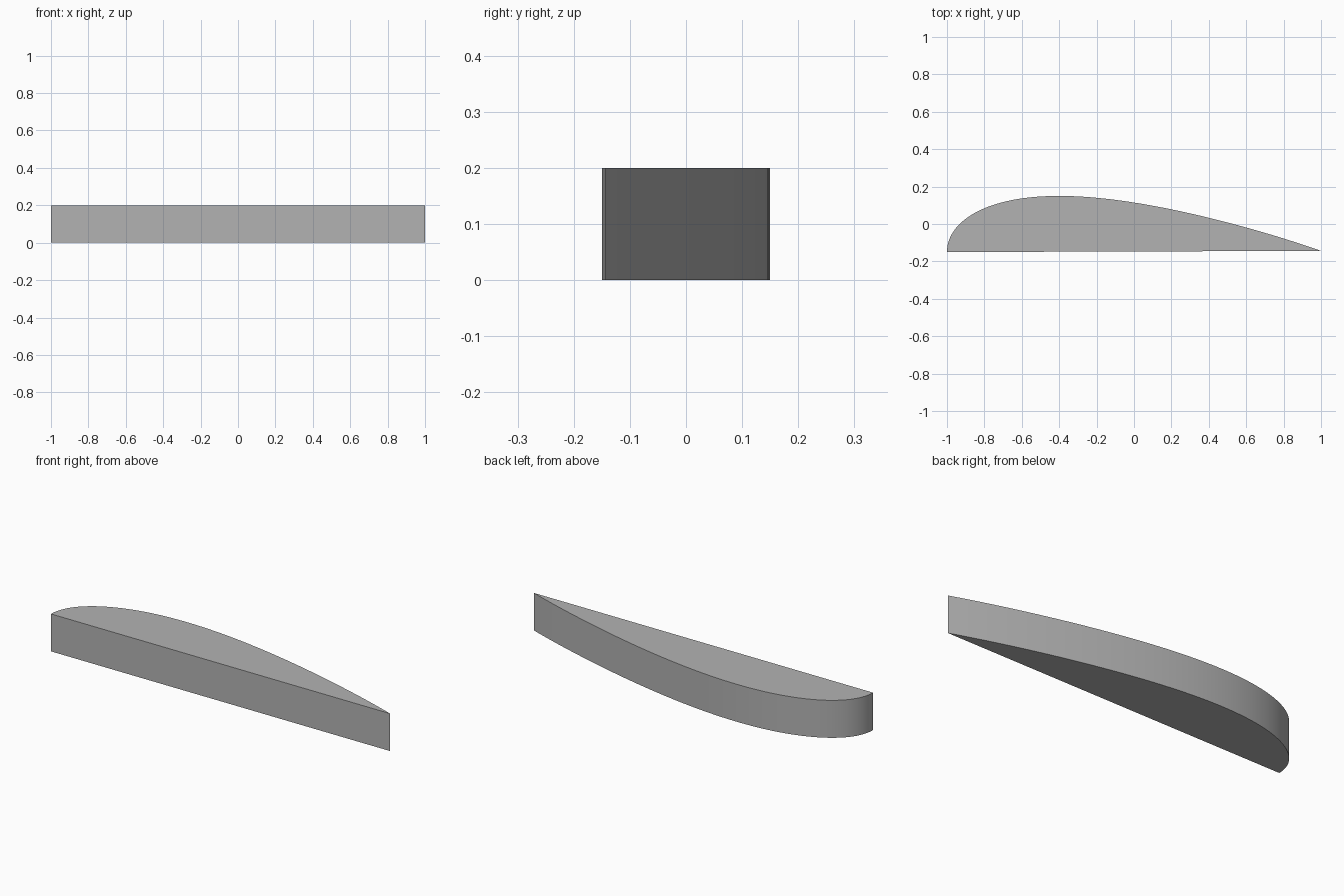
import bpy, bmesh, math

if "Cube" in bpy.data.objects:
    bpy.data.objects.remove(bpy.data.objects["Cube"])

CHORD, HEIGHT, THICK = 2.0, 0.2, 0.3
STEPS = 80


def half_thickness(t):
    # Classic four-digit symmetric section, open trailing edge
    return 5 * THICK * CHORD * (0.2969 * math.sqrt(t) - 0.1260 * t
                                - 0.3516 * t**2 + 0.2843 * t**3 - 0.1015 * t**4)


grey = bpy.data.materials.new("plain grey")
grey.diffuse_color = (0.45, 0.45, 0.45, 1)
grey.use_nodes = True
grey.node_tree.nodes["Principled BSDF"].inputs["Base Color"].default_value = grey.diffuse_color

# Curved upper outline, nose to tail; the closing edge is the flat front
bm = bmesh.new()
outline = []
for i in range(STEPS + 1):
    t = (1 - math.cos(math.pi * i / STEPS)) / 2
    outline.append(bm.verts.new((CHORD * (t - 0.5), half_thickness(t) - 0.15, 0)))
base = bm.faces.new(outline)

# Extrude to a solid slab
top = bmesh.ops.extrude_face_region(bm, geom=[base], use_keep_orig=True)
bmesh.ops.translate(bm, vec=(0, 0, HEIGHT),
                    verts=[v for v in top["geom"] if isinstance(v, bmesh.types.BMVert)])
bmesh.ops.recalc_face_normals(bm, faces=bm.faces)

mesh = bpy.data.meshes.new("half_wing_section")
bm.to_mesh(mesh)
bm.free()
mesh.materials.append(grey)
wing = bpy.data.objects.new("half_wing_section", mesh)
bpy.context.collection.objects.link(wing)

# Smooth curved wall, crisp rims
bpy.context.view_layer.objects.active = wing
wing.select_set(True)
bpy.ops.object.shade_smooth_by_angle(angle=math.radians(30))
